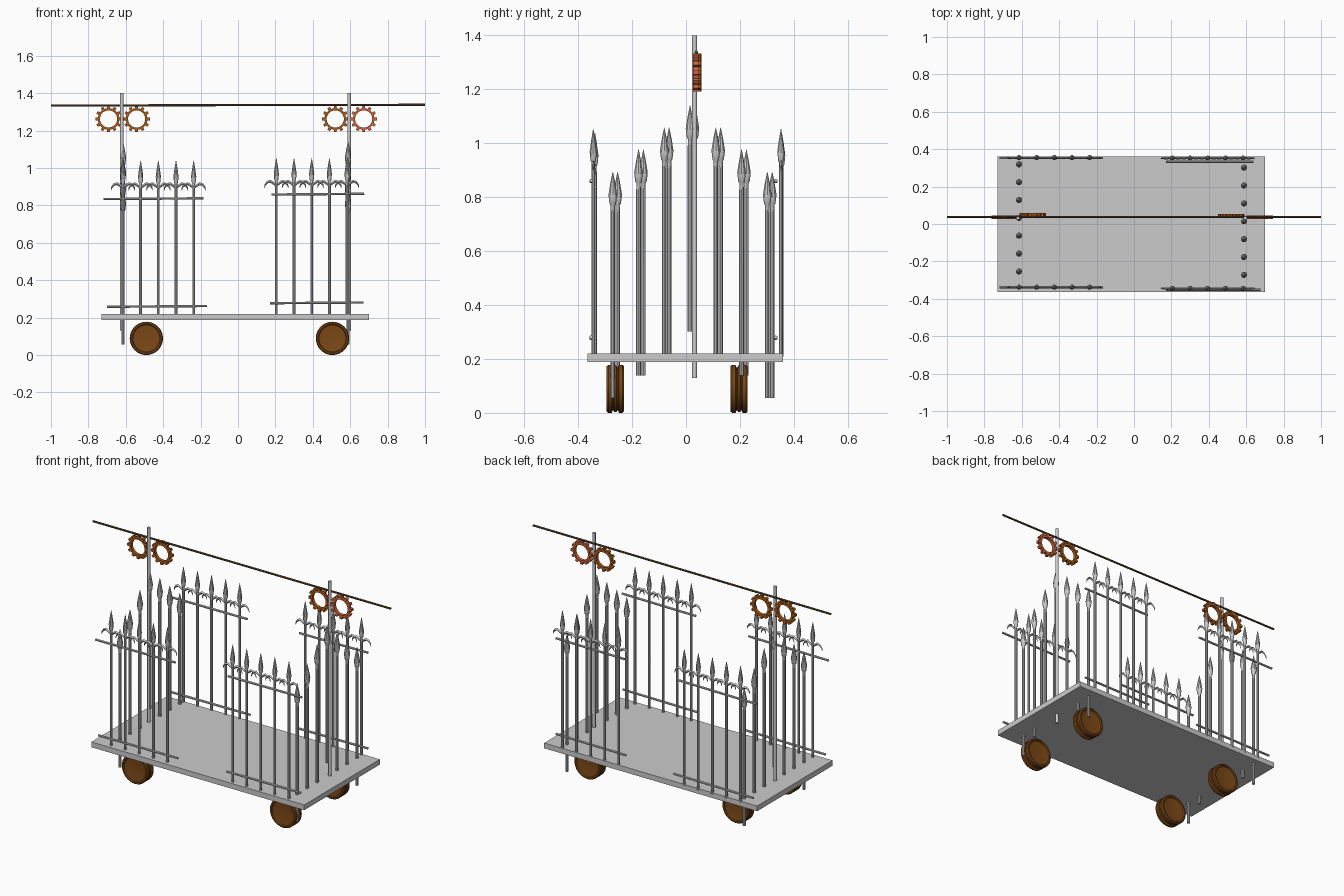
import bpy, bmesh, math
from mathutils import Vector, Matrix

if "Cube" in bpy.data.objects:
    bpy.data.objects.remove(bpy.data.objects["Cube"])


def material(name, rgb):
    m = bpy.data.materials.new(name)
    m.diffuse_color = (*rgb, 1)
    m.use_nodes = True
    m.node_tree.nodes["Principled BSDF"].inputs["Base Color"].default_value = m.diffuse_color
    return m


WOOD = material("brown", (0.20, 0.065, 0.008))
ORANGE = material("orange", (0.42, 0.11, 0.012))
RED = material("red", (0.62, 0.13, 0.05))
ROPE = material("rope", (0.12, 0.075, 0.035))


def finish(bm, name, mat=None, smooth=True):
    bmesh.ops.recalc_face_normals(bm, faces=bm.faces)
    me = bpy.data.meshes.new(name)
    bm.to_mesh(me)
    bm.free()
    ob = bpy.data.objects.new(name, me)
    bpy.context.collection.objects.link(ob)
    if mat:
        me.materials.append(mat)
    if smooth:
        bpy.context.view_layer.objects.active = ob
        bpy.ops.object.select_all(action='DESELECT')
        ob.select_set(True)
        bpy.ops.object.shade_smooth_by_angle(angle=math.radians(35))
    return ob


def lathe(bm, profile, n, mtx):
    """Revolve (radius, height) points about local z."""
    rings = []
    for r, z in profile:
        rings.append([bm.verts.new(mtx @ Vector((r * math.cos(2 * math.pi * i / n),
                                                 r * math.sin(2 * math.pi * i / n), z)))
                      for i in range(n)])
    for a, b in zip(rings, rings[1:]):
        for i in range(n):
            j = (i + 1) % n
            bm.faces.new((a[i], a[j], b[j], b[i]))
    bm.faces.new(rings[0])
    bm.faces.new(rings[-1])


def rod(bm, a, b, r, n=10):
    a, b = Vector(a), Vector(b)
    q = (b - a).to_track_quat('Z', 'Y').to_matrix().to_4x4()
    lathe(bm, [(r, 0), (r, (b - a).length)], n, Matrix.Translation(a) @ q)


def spear(bm, x, y, bottom, top, r=0.008, head=0.015):
    h = top - bottom
    lathe(bm, [(r, 0), (r, h - 0.15), (r * 0.9, h - 0.125), (head * 0.75, h - 0.118),
               (head, h - 0.085), (head * 0.55, h - 0.04), (0.0008, h)],
          10, Matrix.Translation((x, y, bottom)))


def leaf(bm, x, y, z, side):
    """Tapered hooked leaf springing from a picket."""
    pts = [(0.0, 0.0, 0.005), (0.016, 0.014, 0.007), (0.032, 0.024, 0.008),
           (0.048, 0.019, 0.007), (0.060, 0.004, 0.004), (0.064, -0.012, 0.001)]
    rings = []
    for i, (u, v, r) in enumerate(pts):
        p, q = pts[max(i - 1, 0)], pts[min(i + 1, len(pts) - 1)]
        t = Vector((q[0] - p[0], q[1] - p[1])).normalized()
        rings.append([bm.verts.new((x + side * (u - t.y * r * c), y + r * 0.8 * s, z + v + t.x * r * c))
                      for c, s in ((1, 0), (0, 1), (-1, 0), (0, -1))])
    for a, b in zip(rings, rings[1:]):
        for i in range(4):
            bm.faces.new((a[i], a[(i + 1) % 4], b[(i + 1) % 4], b[i]))
    bm.faces.new(rings[0])
    bm.faces.new(rings[-1])


# Platform
bm = bmesh.new()
bmesh.ops.create_cube(bm, size=1, matrix=Matrix.Translation((-0.015, -0.002, 0.204))
                      @ Matrix.Diagonal((1.43, 0.725, 0.032, 1)))
finish(bm, "platform", smooth=False)

# Wheels with grooved tread and dished faces
W = 0.032
wheel = [(0.062, -W + 0.008), (0.072, -W + 0.006), (0.076, -W), (0.084, -W), (0.089, -W + 0.006),
         (0.089, -0.013), (0.080, -0.010), (0.080, -0.007), (0.086, -0.004)]
wheel += [(r, -z) for r, z in reversed(wheel)]
for x in (-0.49, 0.505):
    for y in (-0.262, 0.197):
        bm = bmesh.new()
        lathe(bm, wheel, 32, Matrix.Translation((x, y, 0.089)) @ Matrix.Rotation(math.pi / 2, 4, 'X'))
        finish(bm, "wheel", WOOD)

# Fence panels: first picket x, picket y, rail y, top z, lower rail, upper rail
panels = [
    ("front_left", -0.615, -0.338, -0.338, 1.04, (-0.70, -0.165, 0.26), (-0.72, -0.185, 0.836)),
    ("back_left", -0.615, 0.355, 0.353, 1.04, (-0.70, -0.165, 0.26), (-0.72, -0.185, 0.836)),
    ("front_right", 0.205, -0.344, -0.352, 1.053, (0.17, 0.67, 0.279), (0.18, 0.675, 0.86)),
    ("back_right", 0.205, 0.352, 0.333, 1.053, (0.17, 0.64, 0.279), (0.18, 0.64, 0.86)),
]
for name, x0, y, yr, top, low, up in panels:
    bm = bmesh.new()
    for i in range(5):
        spear(bm, x0 + i * 0.0945, y, 0.21, top, 0.0075, 0.014)
    finish(bm, name + "_pickets")
    bm = bmesh.new()
    for a, b, z in (low, up):
        rod(bm, (a, yr, z - 0.002), (b, yr, z + 0.002), 0.0065)
    finish(bm, name + "_rails")
    bm = bmesh.new()
    for i in range(5):
        for s in (-1, 1):
            leaf(bm, x0 + i * 0.0945, y, top - 0.148, s)
    finish(bm, name + "_leaves")

# End railings: equal spears stepped into a peak
for name, x, y0 in (("left", -0.615, 0.033), ("right", 0.588, 0.015)):
    bm = bmesh.new()
    for k in range(-3, 4):
        top = 1.14 - 0.082 * abs(k)
        spear(bm, x, y0 + 0.0955 * k, top - 0.838, top, 0.009, 0.017)
    finish(bm, name + "_end_spears")

# Tall poles and the overhead cable
for x in (-0.621, 0.595):
    bm = bmesh.new()
    rod(bm, (x, 0.032, 0.13), (x, 0.032, 1.40), 0.0095, 12)
    finish(bm, "pole")
bm = bmesh.new()
rod(bm, (-1, 0.038, 1.334), (1, 0.038, 1.338), 0.006)
finish(bm, "cable", ROPE)

# Gears
TEETH = 12
for x, y, mat in ((-0.692, 0.036, ORANGE), (-0.542, 0.048, ORANGE),
                  (0.520, 0.043, ORANGE), (0.672, 0.036, RED)):
    bm = bmesh.new()
    rings = []
    for dy in (-0.01, 0.01):
        outer, inner = [], []
        for i in range(TEETH):
            for f, r in ((-0.27, 0.058), (-0.2, 0.071), (0.2, 0.071), (0.27, 0.058)):
                a = (i + f) * 2 * math.pi / TEETH
                c, s = math.cos(a), math.sin(a)
                outer.append(bm.verts.new((x + r * c, y + dy, 1.262 + r * s)))
                inner.append(bm.verts.new((x + 0.046 * c, y + dy, 1.262 + 0.046 * s)))
        rings.append((outer, inner))
    (o1, i1), (o2, i2) = rings
    n = len(o1)
    for k in range(n):
        j = (k + 1) % n
        for a, b in ((o1, i1), (i1, i2), (i2, o2), (o2, o1)):
            bm.faces.new((a[k], a[j], b[j], b[k]))
    finish(bm, "gear", mat)
